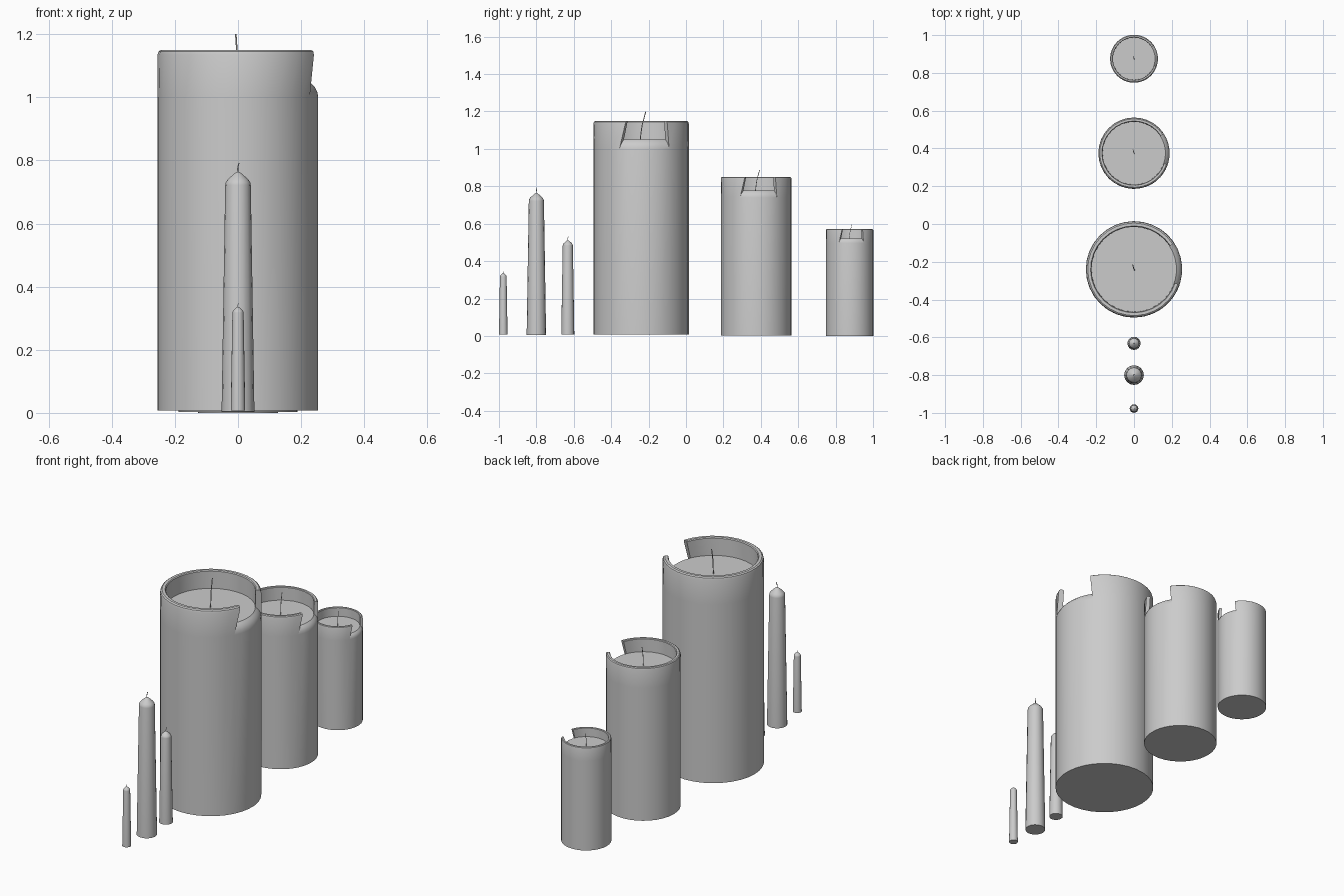
import bpy, bmesh
from math import radians, cos, sin, pi

if "Cube" in bpy.data.objects:
    bpy.data.objects.remove(bpy.data.objects["Cube"])


def finish(name, bm, loc):
    bmesh.ops.remove_doubles(bm, verts=bm.verts, dist=1e-5)
    bmesh.ops.recalc_face_normals(bm, faces=bm.faces)
    me = bpy.data.meshes.new(name)
    bm.to_mesh(me)
    bm.free()
    ob = bpy.data.objects.new(name, me)
    bpy.context.collection.objects.link(ob)
    ob.location = loc
    bpy.ops.object.select_all(action='DESELECT')
    ob.select_set(True)
    bpy.context.view_layer.objects.active = ob
    bpy.ops.object.shade_smooth_by_angle(angle=radians(35))
    return ob


def bridge(bm, cols):
    for a, b in zip(cols, cols[1:]):
        for k in range(len(a) - 1):
            bm.faces.new((a[k], b[k], b[k + 1], a[k + 1]))


def wick(name, pts, loc, r):
    cu = bpy.data.curves.new(name, 'CURVE')
    cu.dimensions = '3D'
    cu.bevel_depth = r
    cu.bevel_resolution = 1
    cu.use_fill_caps = True
    sp = cu.splines.new('POLY')
    sp.points.add(len(pts) - 1)
    for p, c in zip(sp.points, pts):
        p.co = (*c, 1)
    ob = bpy.data.objects.new(name, cu)
    ob.location = loc
    bpy.context.collection.objects.link(ob)


def notch_angles(z):
    # the notch widens towards its bottom
    t = min(max((z - 1.0) / 0.15, 0), 1)
    return radians(-27 + 8.5 * t), radians(36 - 3 * t)


def pillar(name, y, s, base):
    R, zb = 0.255, base / s
    wall = [(R, zb), (R, 1.0), (R, 1.135), (0.252, 1.145), (0.245, 1.15),
            (0.23, 1.15), (0.226, 1.145), (0.225, 1.05)]
    lip = [(R, zb), (R, 1.0), (0.252, 1.017), (0.245, 1.031), (0.235, 1.042), (0.225, 1.05)]
    bm = bmesh.new()

    def column(profile, t, in_notch):
        vs = []
        for r, z in profile:
            lo, hi = notch_angles(z)
            a = lo + t * (hi - lo) if in_notch else hi + t * (lo + 2 * pi - hi)
            vs.append(bm.verts.new((r * s * cos(a), r * s * sin(a), z * s)))
        return vs

    walls = [column(wall, i / 27, False) for i in range(28)]
    lips = [column(lip, i / 6, True) for i in range(7)]
    bridge(bm, walls)
    bridge(bm, lips)
    # notch side faces
    for w, l in ((walls[0], lips[-1]), (walls[-1], lips[0])):
        bm.faces.new(w[1:] + l[2:-1][::-1])
    # bottom and wax pool
    ring = walls + lips[1:-1]
    bm.faces.new([c[0] for c in ring])
    bm.faces.new([c[-1] for c in ring])
    finish(name, bm, (0, y, 0))
    path = [(0, -0.005, 1.04), (0.003, -0.004, 1.06), (-0.002, 0.005, 1.125), (-0.007, 0.025, 1.2)]
    wick(name + "_wick", [[c * s for c in p] for p in path], (0, y, 0), 0.0025 * s)


def taper(name, y, s, base):
    prof = [(0.052, base / s), (0.0405, 0.722), (0.039, 0.73), (0.033, 0.739),
            (0.019, 0.752), (0.008, 0.761), (0.003, 0.764)]
    n = 16
    bm = bmesh.new()
    cols = [[bm.verts.new((r * s * cos(2 * pi * i / n), r * s * sin(2 * pi * i / n), z * s))
             for r, z in prof] for i in range(n)]
    bridge(bm, cols + cols[:1])
    bm.faces.new([c[0] for c in cols])
    bm.faces.new([c[-1] for c in cols])
    finish(name, bm, (0, y, 0))
    path = [(0, 0, 0.755), (-0.001, 0, 0.775), (0.003, 0.003, 0.792)]
    wick(name + "_wick", [[c * s for c in p] for p in path], (0, y, 0), 0.002 * s)


# pillar candles
pillar("large_pillar_candle", -0.24, 1.0, 0.008)
pillar("medium_pillar_candle", 0.375, 0.74, 0.003)
pillar("small_pillar_candle", 0.875, 0.497, 0.0)

# slim taper candles
taper("medium_taper_candle", -0.632, 0.67, 0.008)
taper("tall_taper_candle", -0.8, 1.0, 0.004)
taper("short_taper_candle", -0.977, 0.44, 0.008)
